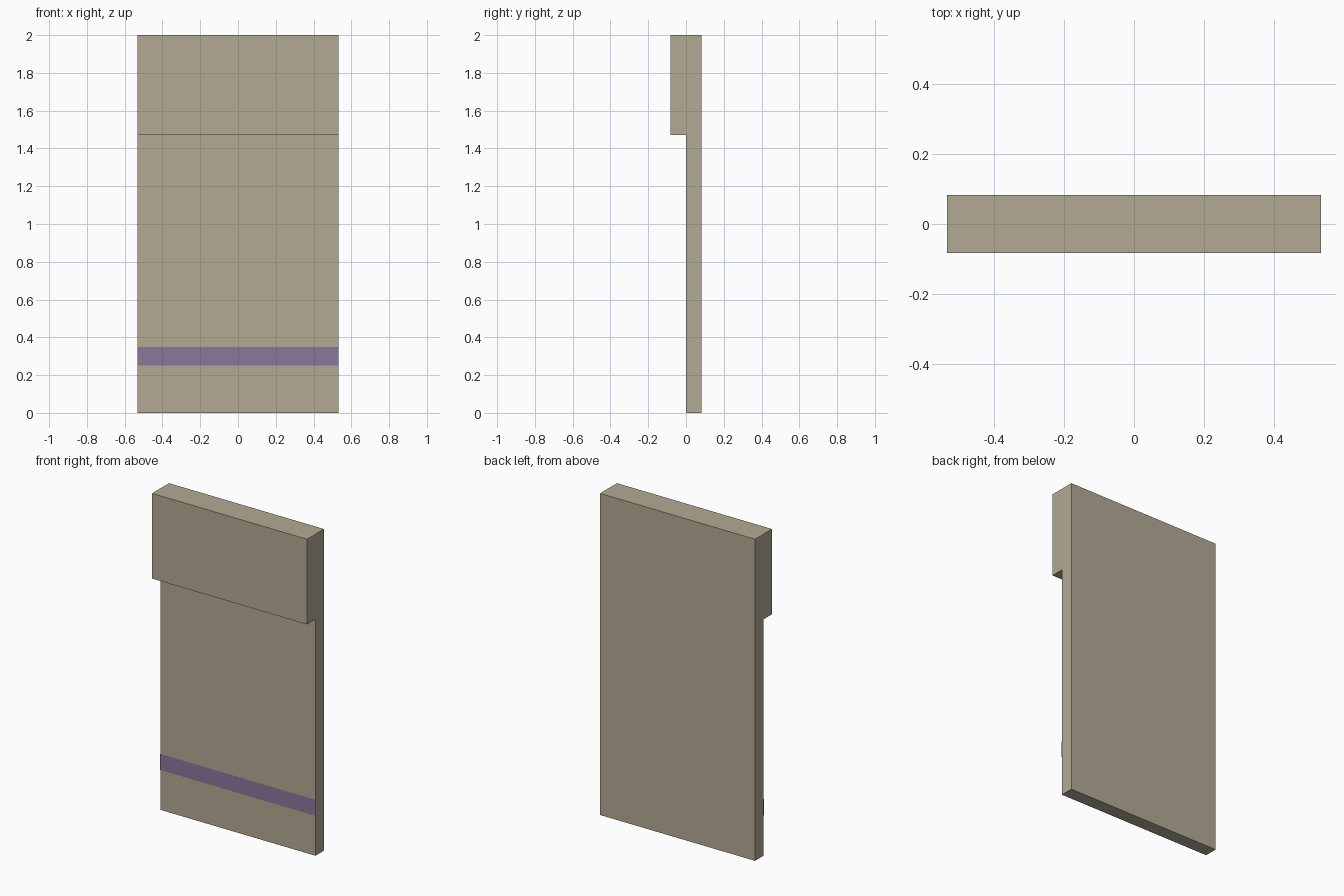
import bpy

if "Cube" in bpy.data.objects:
    bpy.data.objects.remove(bpy.data.objects["Cube"])

HALF_W = 0.533


def paint(obj, name, rgb):
    mat = bpy.data.materials.new(name)
    mat.diffuse_color = (*rgb, 1.0)
    mat.use_nodes = True
    mat.node_tree.nodes["Principled BSDF"].inputs["Base Color"].default_value = mat.diffuse_color
    obj.data.materials.append(mat)


def make_object(name, verts, faces):
    mesh = bpy.data.meshes.new(name)
    mesh.from_pydata(verts, [], faces)
    mesh.update()
    obj = bpy.data.objects.new(name, mesh)
    bpy.context.collection.objects.link(obj)
    return obj


def extrude_profile(name, profile):
    """Extrude a (y, z) profile across the full width."""
    n = len(profile)
    verts = [(x, y, z) for x in (-HALF_W, HALF_W) for y, z in profile]
    faces = [tuple(reversed(range(n))), tuple(range(n, 2 * n))]
    faces += [(i, (i + 1) % n, n + (i + 1) % n, n + i) for i in range(n)]
    return make_object(name, verts, faces)


# Wall panel with an overhanging upper block, counter-clockwise seen from +x
panel = extrude_profile("wall_panel", [
    (0.083, 0.0), (0.083, 2.0), (-0.083, 2.0),
    (-0.083, 1.47), (0.0, 1.47), (0.0, 0.0)])
paint(panel, "tan_wall", (0.445, 0.402, 0.296))

# Painted stripe: a thin sheet just in front of the lower wall
y, z0, z1 = -0.004, 0.25, 0.35
stripe = make_object("wall_stripe", [
    (-HALF_W, y, z0), (HALF_W, y, z0), (HALF_W, y, z1), (-HALF_W, y, z1)],
    [(0, 1, 2, 3)])
paint(stripe, "purple_stripe", (0.254, 0.188, 0.328))
